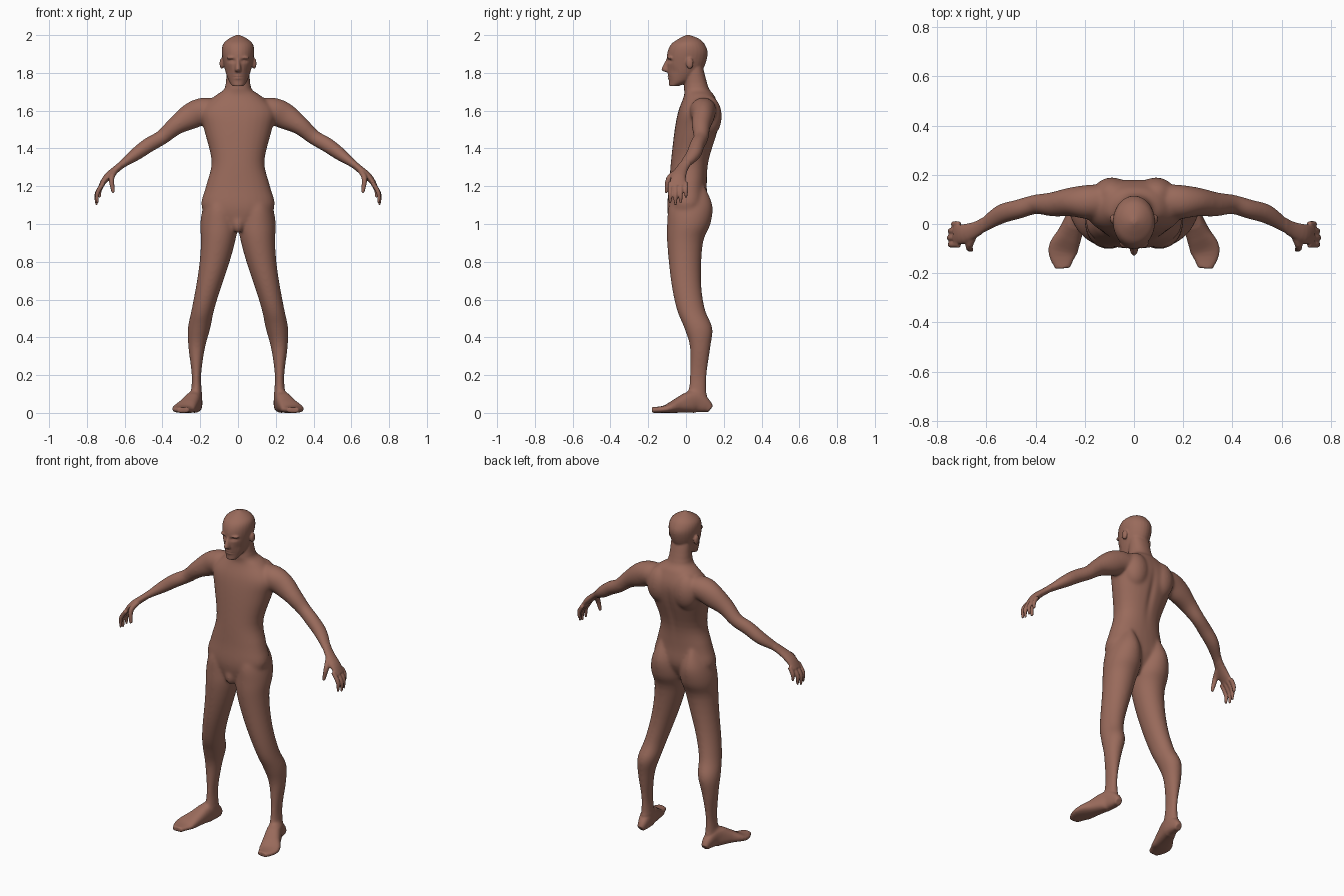
import bpy
import bmesh
import math
from mathutils import Vector, Matrix

default_cube = bpy.data.objects.get("Cube")
if default_cube:
    bpy.data.objects.remove(default_cube)

SIDEWAYS, BACKWARD = Vector((1, 0, 0)), Vector((0, 1, 0))
SIDES = 28
bm = bmesh.new()


def blend(stations, steps=4):
    """Smooth curve through the given stations."""
    stations = [Vector(station) for station in stations]
    last = len(stations) - 1
    curve = []
    for index in range(last):
        start, end = stations[index], stations[index + 1]
        leaving = (end - stations[max(index - 1, 0)]) / 2
        arriving = (stations[min(index + 2, last)] - start) / 2
        for step in range(steps):
            t = step / steps
            ease = t * t * (3 - 2 * t)
            curve.append(start.lerp(end, ease) + leaving * (t * (1 - t) ** 2)
                         - arriving * (t * t * (1 - t)))
    return curve + [stations[last]]


def oval(centre, u, v, power):
    """Ring of points; a power below one makes it squarer."""
    ring = []
    for index in range(SIDES):
        angle = math.tau * index / SIDES
        c, s = math.cos(angle), math.sin(angle)
        ring.append(centre + u * math.copysign(abs(c) ** power, c)
                    + v * math.copysign(abs(s) ** power, s))
    return ring


def skin_rings(rings):
    """Closed tube through a list of rings."""
    rings = [[bm.verts.new(point) for point in ring] for ring in rings]
    for lower, upper in zip(rings, rings[1:]):
        for i in range(SIDES):
            j = (i + 1) % SIDES
            bm.faces.new((lower[i], lower[j], upper[j], upper[i]))
    bm.faces.new(rings[0][::-1])
    bm.faces.new(rings[-1])


def stack(stations, centre_line=lambda z: 0, power=1):
    """Level rings given by height, half width, front y and back y."""
    skin_rings([oval(Vector((centre_line(z), (front + back) / 2, z)),
                     SIDEWAYS * width, BACKWARD * (back - front) / 2, power)
                for z, width, front, back in blend(stations)])


def limb(stations, side, across=BACKWARD, power=1):
    """Rings square to a path: x, y, z, half width and half thickness."""
    stations = blend(stations)
    path = [Vector((side * x, y, z)) for x, y, z, width, thickness in stations]
    rings = []
    for index, station in enumerate(stations):
        ahead = path[min(index + 1, len(path) - 1)]
        along = (ahead - path[max(index - 1, 0)]).normalized()
        u = (across - along * across.dot(along)).normalized()
        v = along.cross(u)
        rings.append(oval(path[index], u * station[3], v * station[4], power))
    skin_rings(rings)


def ball(centre, radii, side=1):
    x, y, z = centre
    place = Matrix.Translation((side * x, y, z)) @ Matrix.Diagonal((*radii, 1))
    bmesh.ops.create_uvsphere(bm, u_segments=20, v_segments=12, radius=1, matrix=place)


def leg_line(z):
    """Distance of the leg's middle from the body's middle."""
    t = min(max((1 - z) / .7, 0), 1)
    return .1 + .12 * t * t * (3 - 2 * t)


# Torso and neck
stack([(.97, .06, -.08, .05), (1.08, .19, -.1, .11), (1.2, .17, -.09, .11),
       (1.33, .14, -.08, .12), (1.5, .18, -.06, .17), (1.6, .2, -.04, .18),
       (1.68, .12, -.01, .15), (1.72, .07, -.01, .12), (1.83, .06, 0, .09)], power=.9)
ball((0, -.07, 1), (.03, .03, .05))

# Head
stack([(1.73, .03, -.09, -.04), (1.76, .05, -.09, .03), (1.82, .07, -.1, .09),
       (1.9, .085, -.1, .115), (1.95, .08, -.08, .1), (1.98, .05, -.04, .07),
       (2, .01, 0, .02)])

# Nose
stack([(1.805, .014, -.11, -.07), (1.82, .017, -.13, -.07), (1.88, .008, -.1, -.07)])

for side in (1, -1):
    # Brow, ear and shoulder blade
    ball((.03, -.08, 1.88), (.03, .02, .01), side)
    ball((.086, .02, 1.85), (.012, .02, .03), side)
    ball((.09, .12, 1.57), (.08, .07, .11), side)

    # Leg with buttock
    stack([(1.2, .03, -.04, .1), (1.1, .08, -.09, .14), (1, .1, -.1, .13),
           (.9, .09, -.1, .09), (.7, .07, -.08, .08), (.55, .06, -.05, .1),
           (.45, .06, -.01, .14), (.35, .045, .02, .13), (.2, .025, .02, .11),
           (.1, .03, .01, .11), (.05, .03, 0, .12)],
          lambda z: side * leg_line(z))

    # Foot, resting flat on its sole
    foot = [(.22, .13, .02, .02), (.22, .1, .03, .04), (.23, .04, .04, .06),
            (.26, -.04, .05, .04), (.29, -.11, .06, .02), (.29, -.18, .03, .015)]
    limb([(x, y, height, width, height) for x, y, width, height in foot],
         side, SIDEWAYS, power=.8)

    # Arm and palm
    limb([(.1, .1, 1.6, .06, .06), (.18, .09, 1.6, .07, .07), (.25, .09, 1.57, .06, .07),
          (.33, .08, 1.52, .05, .05), (.4, .08, 1.46, .04, .04), (.47, .06, 1.42, .04, .04),
          (.54, .04, 1.37, .04, .035), (.62, -.01, 1.31, .03, .02),
          (.69, -.04, 1.25, .04, .02), (.73, -.04, 1.2, .04, .01)], side)

    # Fingers, from little to index
    for finger in range(4):
        y = -.028 * finger
        reach = .12 - .01 * (finger - 2) ** 2
        bend = .7 + reach * .4
        knuckle, tip = 1.22, 1.22 - reach
        limb([(.71, y, knuckle, .012, .012), (bend, y, knuckle - reach / 2, .012, .012),
              (bend, y, tip, .007, .007)], side)

    # Thumb
    limb([(.65, -.04, 1.28, .016, .015), (.67, -.09, 1.24, .016, .015),
          (.66, -.105, 1.165, .009, .009)], side)

# Fuse every part into one continuous skin
bmesh.ops.recalc_face_normals(bm, faces=bm.faces)
mesh = bpy.data.meshes.new("body")
bm.to_mesh(mesh)
bm.free()
body = bpy.data.objects.new("body", mesh)
bpy.context.collection.objects.link(body)
bpy.ops.object.select_all(action='DESELECT')
bpy.context.view_layer.objects.active = body
body.select_set(True)
remesh = body.modifiers.new("fuse", 'REMESH')
remesh.mode = 'VOXEL'
remesh.voxel_size = .005
bpy.ops.object.modifier_apply(modifier=remesh.name)

# Soften the joins, more on the trunk and limbs than on face, hands and feet
bm = bmesh.new()
bm.from_mesh(body.data)
everywhere = list(bm.verts)
broad = [v for v in everywhere if .1 < v.co.z < 1.71 and abs(v.co.x) < .62]
for verts, rounds in ((broad, 22), (everywhere, 3)):
    for _ in range(rounds):
        bmesh.ops.smooth_vert(bm, verts=verts, factor=.5, use_axis_x=True,
                              use_axis_y=True, use_axis_z=True)


def press(v, x, z, spread_x, spread_z, depth):
    """Push a point along y by a soft dent, mirrored left to right."""
    across = (abs(v.co.x) - x) / spread_x
    upward = (v.co.z - z) / spread_z
    v.co.y += depth * math.exp(-across * across - upward * upward)


# Eye sockets, eyes, cheeks, lips and mouth, then the groove of the spine
for v in everywhere:
    if v.co.z > 1.72 and v.co.y < -.04:
        press(v, .033, 1.864, .017, .009, .013)
        press(v, .033, 1.862, .011, .005, -.006)
        press(v, .05, 1.81, .016, .025, .005)
        press(v, 0, 1.776, .018, .01, -.006)
        press(v, 0, 1.777, .02, .003, .007)
    elif v.co.y > .05 and v.co.z < 1.7:
        press(v, 0, 1.45, .02, .12, -.008)
bm.to_mesh(body.data)
bm.free()
body.data.shade_smooth()

# Skin colour
skin = bpy.data.materials.new("brown skin")
skin.use_nodes = True
colour = (.32, .145, .105, 1)
skin.diffuse_color = colour
skin.node_tree.nodes["Principled BSDF"].inputs["Base Color"].default_value = colour
body.data.materials.clear()
body.data.materials.append(skin)
